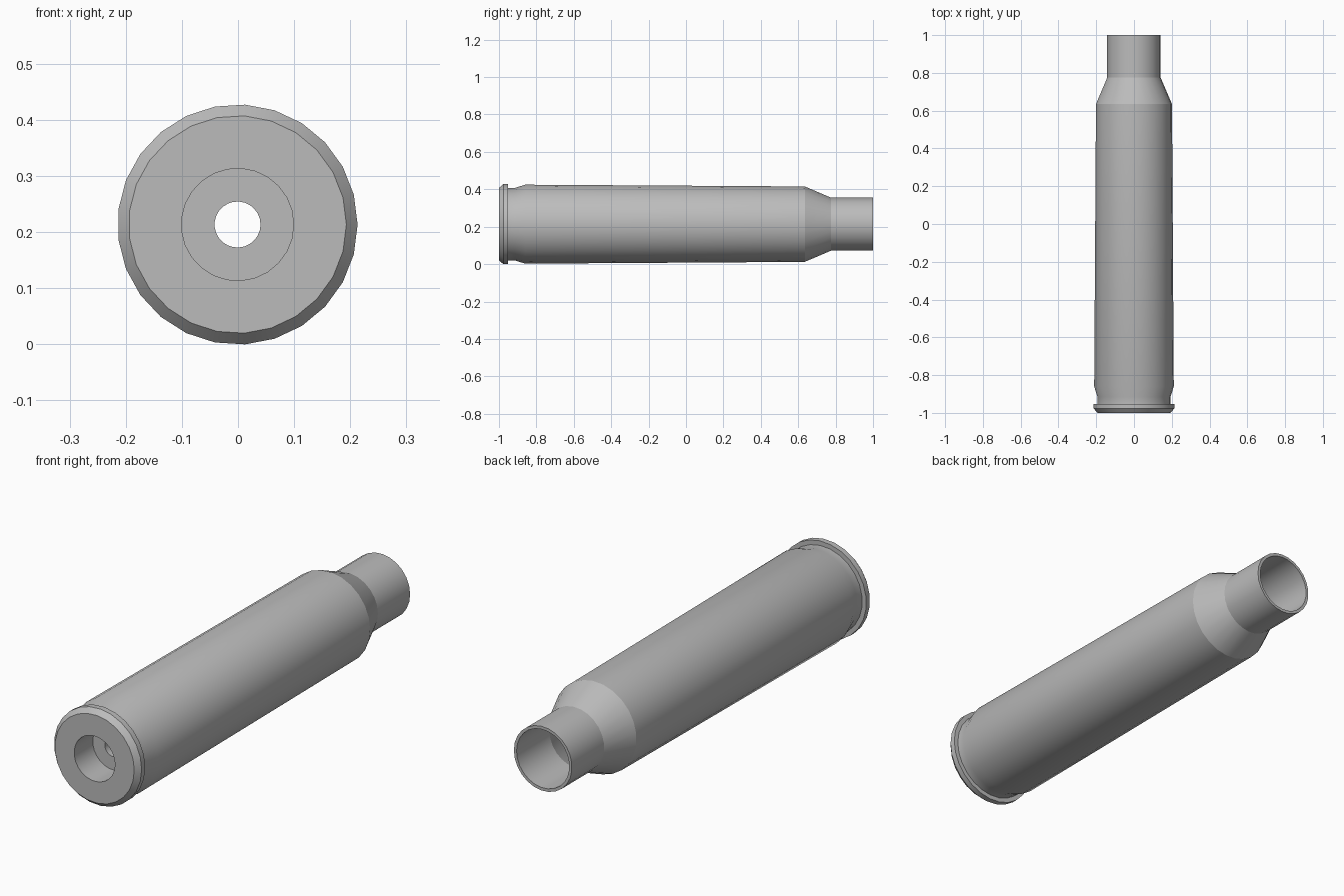
import bpy
import bmesh
from math import cos, pi, radians, sin

cube = bpy.data.objects.get("Cube")
if cube:
    bpy.data.objects.remove(cube, do_unlink=True)

SIDES = 25
RIM = 0.214

# Bare metal
metal = bpy.data.materials.new("grey metal")
metal.use_nodes = True
grey = (0.5, 0.5, 0.5, 1)
metal.diffuse_color = grey
metal.node_tree.nodes["Principled BSDF"].inputs["Base Color"].default_value = grey

# Closed wall profile as (distance along y, radius)
outside = [
    (-1.0, 0.194), (-0.977, RIM), (-0.952, RIM),      # bevelled rim
    (-0.952, 0.194), (-0.915, 0.194), (-0.86, 0.2115),  # groove
    (0.635, 0.202), (0.775, 0.142), (1.0, 0.142),     # body, shoulder, neck
]
inside = [
    (1.0, 0.129), (0.77, 0.129), (0.63, 0.187),       # neck and shoulder bore
    (-0.65, 0.18), (-0.78, 0.15),                     # chamber
    (-0.78, 0.041), (-0.87, 0.041),                   # flash hole
    (-0.87, 0.1), (-1.0, 0.1),                        # base pocket
]


def lathe(name, profile, material):
    """Turn a closed profile around the y axis."""
    bm = bmesh.new()
    rings = []
    for i in range(SIDES):
        a = 2 * pi * i / SIDES
        rings.append([bm.verts.new((r * cos(a), y, r * sin(a))) for y, r in profile])
    count = len(profile)
    for i in range(SIDES):
        here, there = rings[i], rings[(i + 1) % SIDES]
        for j in range(count):
            k = (j + 1) % count
            bm.faces.new((here[j], here[k], there[k], there[j]))
    bmesh.ops.recalc_face_normals(bm, faces=bm.faces)
    mesh = bpy.data.meshes.new(name)
    bm.to_mesh(mesh)
    bm.free()
    mesh.materials.append(material)
    obj = bpy.data.objects.new(name, mesh)
    bpy.context.collection.objects.link(obj)
    return obj


case = lathe("hollow_case", outside + inside, metal)
# An odd side count leaves the bounds slightly off centre
case.location = (-RIM * (1 - cos(pi / SIDES)) / 2, 0, RIM * cos(pi / SIDES / 2))

bpy.ops.object.select_all(action="DESELECT")
case.select_set(True)
bpy.context.view_layer.objects.active = case
bpy.ops.object.shade_smooth_by_angle(angle=radians(20))
